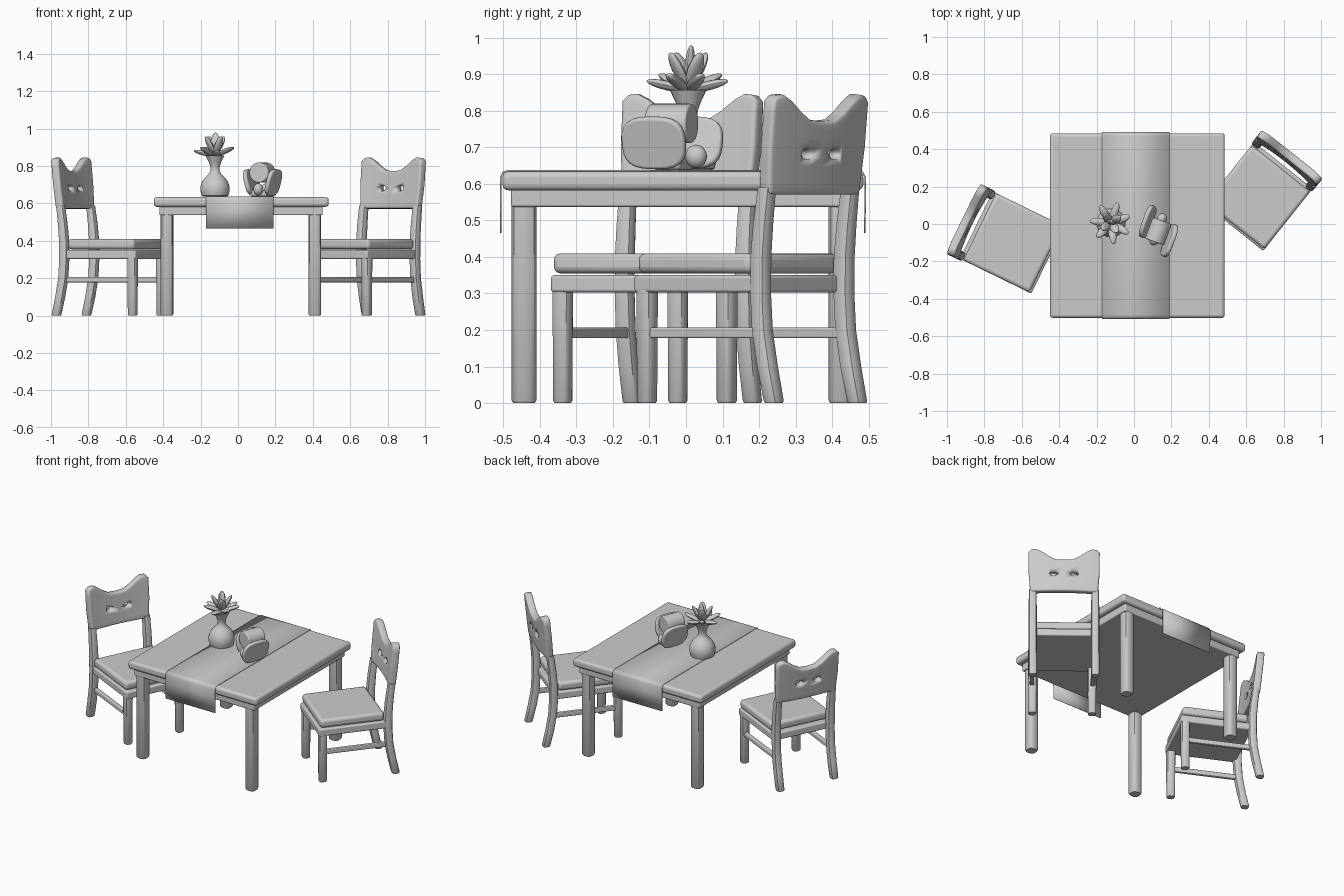
import bpy, bmesh
from math import sin, cos, pi, radians
from mathutils import Matrix, Vector

if "Cube" in bpy.data.objects:
    bpy.data.objects.remove(bpy.data.objects["Cube"])


def finish(name, bm, M=None, bevel=0.0, segs=3):
    bmesh.ops.recalc_face_normals(bm, faces=bm.faces)
    me = bpy.data.meshes.new(name)
    bm.to_mesh(me)
    bm.free()
    ob = bpy.data.objects.new(name, me)
    bpy.context.collection.objects.link(ob)
    if M is not None:
        ob.matrix_world = M
    if bevel:
        b = ob.modifiers.new("bevel", 'BEVEL')
        b.width, b.segments, b.limit_method = bevel, segs, 'ANGLE'
    bpy.ops.object.select_all(action='DESELECT')
    bpy.context.view_layer.objects.active = ob
    ob.select_set(True)
    bpy.ops.object.shade_smooth_by_angle(angle=radians(40))
    return ob


def box(name, lo, hi, M=None, bevel=0.01):
    bm = bmesh.new()
    bmesh.ops.create_cube(bm, size=1)
    for v in bm.verts:
        v.co = [l + (c + 0.5) * (h - l) for l, h, c in zip(lo, hi, v.co)]
    return finish(name, bm, M, bevel)


def loft(name, rings, M=None, n=16, square=1.0):
    """Stack of horizontal rings (x, y, z, radius); square < 1 squares them off."""
    bm, prev = bmesh.new(), None
    for x, y, z, r in rings:
        ring = []
        for i in range(n):
            c, s = cos(2 * pi * i / n), sin(2 * pi * i / n)
            k = r / (abs(c) ** (2 / square) + abs(s) ** (2 / square)) ** (square / 2)
            ring.append(bm.verts.new((x + k * c, y + k * s, z)))
        if prev:
            for i in range(n):
                j = (i + 1) % n
                bm.faces.new((prev[i], prev[j], ring[j], ring[i]))
        else:
            bm.faces.new(ring[::-1])
        prev = ring
    bm.faces.new(prev)
    return finish(name, bm, M)


def ellipsoid(name, M, u=16, v=10):
    bm = bmesh.new()
    bmesh.ops.create_uvsphere(bm, u_segments=u, v_segments=v, radius=1, matrix=M)
    return finish(name, bm)


def back_panel(M):
    # curved sheet with two raised ears, thickened, then two eye holes
    prof = [(0, .772), (.05, .775), (.09, .797), (.135, .83), (.165, .845), (.19, .842), (.207, .825)]
    cols = [(-x, z) for x, z in prof[:0:-1]] + prof
    bm, rows, g = bmesh.new(), 8, []
    for x, top in cols:
        col = []
        for j in range(rows + 1):
            t = j / rows
            z = .572 + t * (top - .572)
            w = .95 + .05 * min(1, t * 2)
            y = .243 + .095 * (z - .572) + .014 * (1 - (x / .207) ** 2)
            col.append(bm.verts.new((x * w, y, z)))
        g.append(col)
    for a, b in zip(g, g[1:]):
        for j in range(rows):
            bm.faces.new((a[j], b[j], b[j + 1], a[j + 1]))
    ob = finish("chair_back", bm)
    s = ob.modifiers.new("thick", 'SOLIDIFY')
    s.thickness, s.offset = .044, 0
    b = ob.modifiers.new("round", 'BEVEL')
    b.width, b.segments, b.limit_method, b.angle_limit = .01, 3, 'ANGLE', radians(50)
    cut = bmesh.new()
    for sx in (-1, 1):
        m = (Matrix.Translation((sx * .06, .25, .682)) @ Matrix.Diagonal((.026, 1, .016, 1))
             @ Matrix.Rotation(pi / 2, 4, 'X'))
        bmesh.ops.create_cone(cut, cap_ends=True, segments=16, radius1=1, radius2=1, depth=.3, matrix=m)
    cutter = finish("eye_cutter", cut)
    cutter.hide_render = True
    m = ob.modifiers.new("eyes", 'BOOLEAN')
    m.operation, m.object, m.solver = 'DIFFERENCE', cutter, 'EXACT'
    bpy.context.view_layer.objects.active = ob
    for mod in [k.name for k in ob.modifiers if k.name in ("thick", "round", "eyes")]:
        bpy.ops.object.modifier_apply(modifier=mod)
    bpy.data.objects.remove(cutter)
    ob.matrix_world = M


def chair(x, y, angle):
    M = Matrix.Translation((x, y, 0)) @ Matrix.Rotation(radians(angle), 4, 'Z')
    box("seat_cushion", (-.2, -.2, .355), (.2, .195, .41), M, .018)
    box("seat_frame", (-.2, -.21, .303), (.2, .215, .35), M, .008)
    for s in (-1, 1):
        loft("front_leg", [(s * .175, -.182, z, r) for z, r in ((0, .02), (.006, .024), (.31, .026))],
             M, square=.6)
        loft("back_leg", [(s * .183, py, z, r) for py, z, r in (
            (.268, 0, .021), (.267, .006, .024), (.245, .1, .025), (.227, .2, .025), (.221, .3, .025),
            (.222, .4, .025), (.23, .49, .024), (.243, .59, .022))], M, square=.6)
        box("side_stretcher", (s * .178 - .012, -.18, .178), (s * .178 + .012, .23, .207), M, .005)
    back_panel(M)


chair(.665, .145, -38.5)
chair(-.65, -.1, 64)

# Table
box("table_top", (-.45, -.502, .582), (.485, .485, .634), None, .016)
box("table_apron", (-.42, -.478, .537), (.453, .46, .59), None, .006)
for lx in (-.38, .411):
    for ly in (-.443, .424):
        loft("table_leg", [(lx, ly, z, r) for z, r in ((0, .029), (.008, .034), (.56, .034))], square=.6)

# Cloth runner over the top, hanging at both ends
bm = bmesh.new()
path = [(-.506, .465), (-.507, .56), (-.507, .618), (-.5, .632), (-.485, .636),
        (.468, .636), (.483, .632), (.49, .618), (.49, .56), (.489, .465)]
pairs = [[bm.verts.new((x, y, z)) for x in (-.17, .19)] for y, z in path]
for a, b in zip(pairs, pairs[1:]):
    bm.faces.new((a[0], a[1], b[1], b[0]))
runner = finish("table_runner", bm)
sol = runner.modifiers.new("thick", 'SOLIDIFY')
sol.thickness, sol.offset = .004, 0

# Vase
vx, vy = -.123, .006
loft("vase", [(vx, vy, z, r) for z, r in (
    (.636, .06), (.642, .072), (.665, .078), (.69, .078), (.715, .07), (.738, .054), (.757, .034),
    (.772, .025), (.795, .025), (.82, .033), (.845, .045), (.857, .05), (.857, .043), (.84, .034))], n=24)


# Leaves: tilted rings of flattened ellipsoids
def leaf(az, tilt, start, length, width):
    R = Matrix.Rotation(az, 4, 'Z') @ Matrix.Rotation(tilt, 4, 'Y')
    M = (Matrix.Translation((vx, vy, .855)) @ R @ Matrix.Translation((0, 0, start + length / 2))
         @ Matrix.Diagonal((.013, width / 2, length / 2, 1)))
    ellipsoid("leaf", M, 12, 8)


for i in range(7):
    leaf(2 * pi * i / 7 + .35, radians(68 + 9 * (i % 2)), .0, .118, .042)
for i in range(4):
    leaf(2 * pi * i / 4 + .6, radians(30), .01, .11, .048)
leaf(1.3, radians(4), 0, .125, .05)

# Napkin holder: two leaning rounded plates with a roll between them
H = Matrix.Translation((.132, -.035, 0)) @ Matrix.Rotation(radians(-20), 4, 'Z')


def disc(name, M, r, depth, bevel, n=32):
    bm = bmesh.new()
    bmesh.ops.create_cone(bm, cap_ends=True, segments=n, radius1=r, radius2=r, depth=depth)
    for v in bm.verts:   # squarish outline
        k = (abs(v.co.x / r) ** 3 + abs(v.co.y / r) ** 3) ** (1 / 3)
        if name == "holder_plate":
            v.co.x, v.co.y = v.co.x / k, v.co.y / k
    bmesh.ops.transform(bm, matrix=M, verts=bm.verts)
    finish(name, bm, None, bevel)


for s, oy in ((-1, .025), (1, -.03)):
    M = (H @ Matrix.Translation((s * .072, oy, .712)) @ Matrix.Rotation(radians(s * 14), 4, 'Y')
         @ Matrix.Diagonal((1, 1.25, 1, 1)) @ Matrix.Rotation(pi / 2, 4, 'Y'))
    disc("holder_plate", M, .073, .024, .008)
disc("napkin_roll", H @ Matrix.Translation((0, -.005, .765)) @ Matrix.Rotation(pi / 2, 4, 'X'), .054, .12, .006)
box("holder_base", (-.06, -.04, .638), (.06, .04, .672), H, .01)
for y in (-.055, .065):
    ellipsoid("holder_knob", H @ Matrix.Translation((-.005, y, .675)) @ Matrix.Diagonal((.026, .03, .032, 1)))
